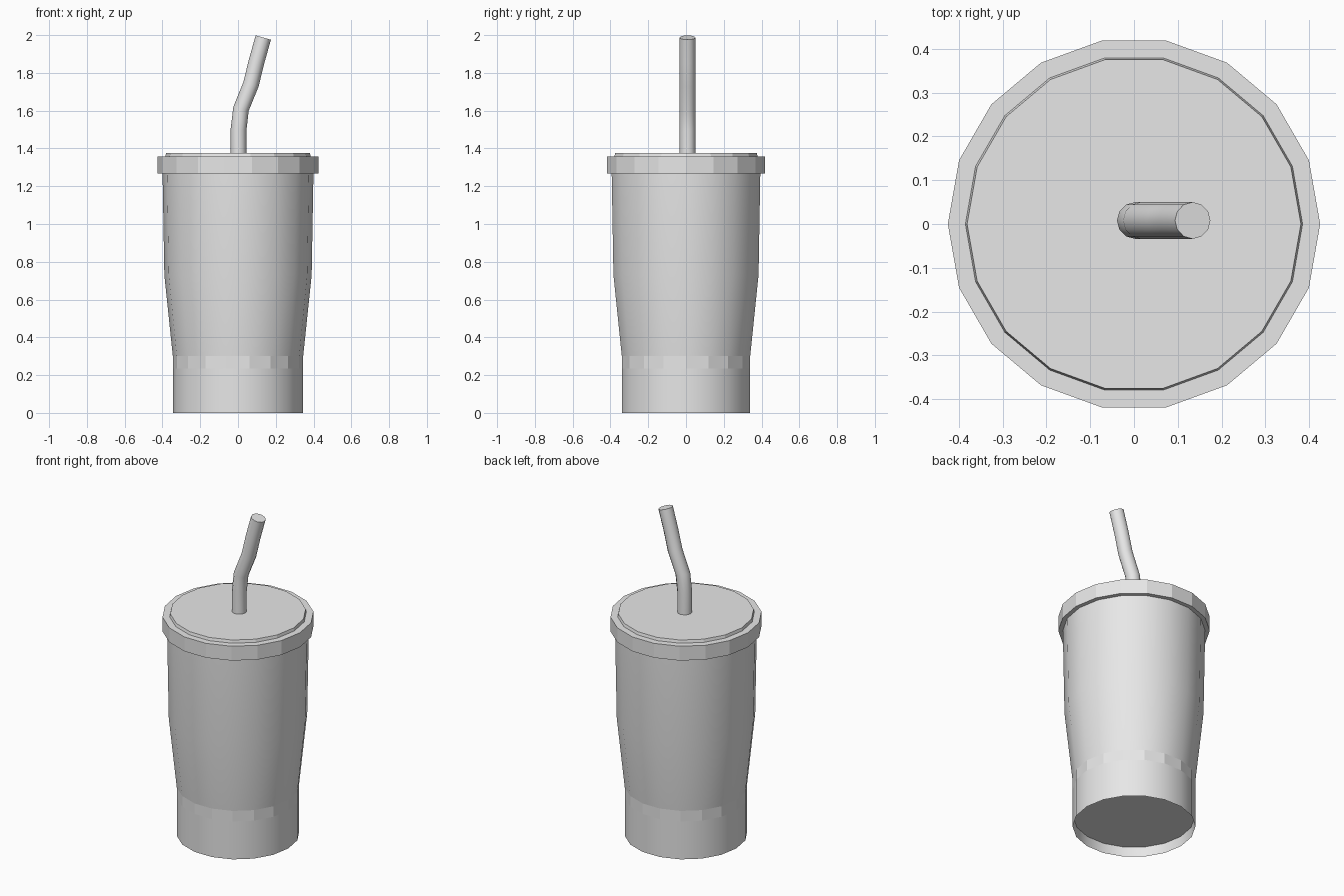
import bpy
import bmesh
from math import cos, sin, tau

cube = bpy.data.objects.get("Cube")
if cube:
    bpy.data.objects.remove(cube, do_unlink=True)

SIDES = 18

# Single grey material
grey = bpy.data.materials.new("light_grey")
grey.use_nodes = True
color = (0.8, 0.8, 0.8, 1)
grey.diffuse_color = color
grey.node_tree.nodes["Principled BSDF"].inputs["Base Color"].default_value = color


def smooth(obj):
    bpy.ops.object.select_all(action='DESELECT')
    obj.select_set(True)
    bpy.context.view_layer.objects.active = obj
    bpy.ops.object.shade_smooth_by_angle(angle=0.7)


def lathe(name, profile):
    """Turn (radius, height) pairs into a solid, capping both ends."""
    bm = bmesh.new()
    rings = []
    for r, z in profile:
        rings.append([bm.verts.new((r * cos(tau * i / SIDES), r * sin(tau * i / SIDES), z))
                      for i in range(SIDES)])
    for low, high in zip(rings, rings[1:]):
        for i in range(SIDES):
            j = (i + 1) % SIDES
            bm.faces.new((low[i], low[j], high[j], high[i]))
    bm.faces.new(rings[0][::-1])
    bm.faces.new(rings[-1])
    bmesh.ops.recalc_face_normals(bm, faces=bm.faces)
    mesh = bpy.data.meshes.new(name)
    bm.to_mesh(mesh)
    bm.free()
    mesh.materials.append(grey)
    obj = bpy.data.objects.new(name, mesh)
    bpy.context.collection.objects.link(obj)
    return obj


# Cup with a recessed base, straight foot, flared wall
cup = lathe("cup_body", [(0.341, 0.06), (0.345, 0), (0.345, 0.235), (0.345, 0.3),
                         (0.39, 0.73), (0.4, 1.3)])
smooth(cup)

# Faceted band around the top of the foot
for face in cup.data.polygons:
    if 0.235 < face.center.z < 0.3 and abs(face.normal.z) < 0.5:
        face.use_smooth = False

# Faceted lid with a raised disc
lathe("lid", [(0.425, 1.268), (0.425, 1.357), (0.385, 1.357), (0.381, 1.375)])

# Bent straw
curve = bpy.data.curves.new("straw", 'CURVE')
curve.dimensions = '3D'
curve.bevel_depth = 0.042
curve.bevel_resolution = 4
curve.use_fill_caps = True
path = [(0.003, 1.3), (0.003, 1.5), (0.016, 1.61), (0.069, 1.74), (0.098, 1.86), (0.134, 1.987)]
spline = curve.splines.new('POLY')
spline.points.add(len(path) - 1)
for point, (x, z) in zip(spline.points, path):
    point.co = (x, 0.008, z, 1)
curve.materials.append(grey)
straw = bpy.data.objects.new("straw", curve)
bpy.context.collection.objects.link(straw)
bpy.ops.object.select_all(action='DESELECT')
straw.select_set(True)
bpy.context.view_layer.objects.active = straw
bpy.ops.object.convert(target='MESH')
smooth(bpy.context.view_layer.objects.active)
